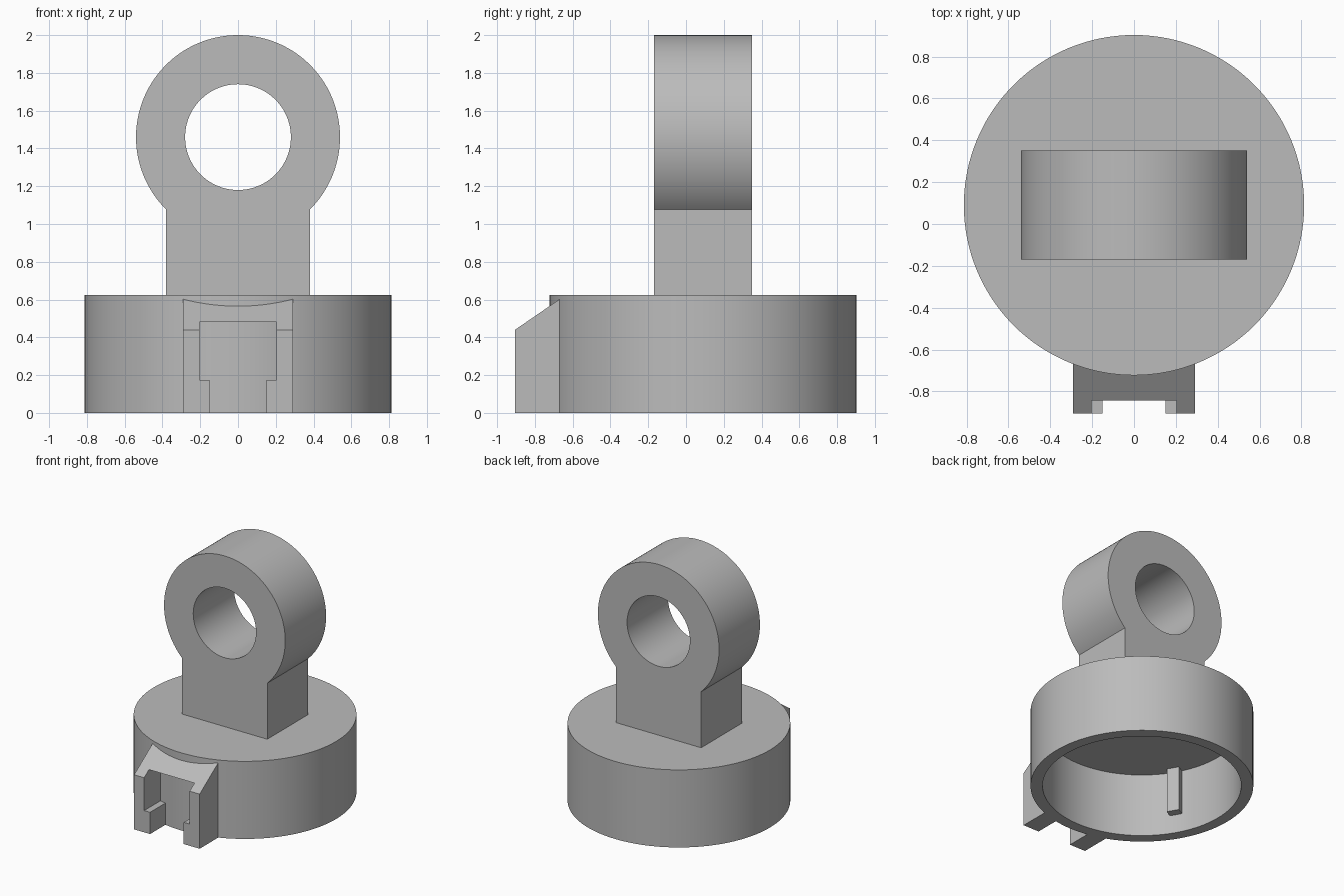
import bpy
import math
from mathutils import Matrix, Vector

cube = bpy.data.objects.get("Cube")
if cube:
    bpy.data.objects.remove(cube, do_unlink=True)

grey = bpy.data.materials.new("plain grey")
grey.use_nodes = True
GREY = (0.5, 0.5, 0.5, 1)
grey.diffuse_color = GREY
grey.node_tree.nodes["Principled BSDF"].inputs["Base Color"].default_value = GREY

SEG = 128
CY = 0.09           # depth centre of cap and ring
R_CAP, R_CAVITY = 0.813, 0.725
H_CAP, H_CAVITY = 0.625, 0.51
RING_Z, R_RING, R_HOLE = 1.46, 0.54, 0.28
NECK, THICK = 0.38, 0.26


def make(name, verts, faces):
    mesh = bpy.data.meshes.new(name)
    mesh.from_pydata(verts, [], faces)
    mesh.materials.append(grey)
    obj = bpy.data.objects.new(name, mesh)
    bpy.context.collection.objects.link(obj)
    return obj


def prism(name, outline, start, end, place):
    """Extrude an anticlockwise outline; place(a, b, t) gives the point."""
    n = len(outline)
    verts = [place(a, b, t) for t in (start, end) for a, b in outline]
    sides = [(i, (i + 1) % n, n + (i + 1) % n, n + i) for i in range(n)]
    caps = [tuple(reversed(range(n))), tuple(range(n, 2 * n))]
    return make(name, verts, sides + caps)


def along_y(a, b, t):
    return (a, -t, b)


def along_x(a, b, t):
    return (t, a, b)


def along_z(a, b, t):
    return (a, b, t)


def arc(radius, cx, cy, start=0.0, sweep=math.tau, count=SEG):
    return [(cx + radius * math.cos(start + sweep * i / count),
             cy + radius * math.sin(start + sweep * i / count)) for i in range(count)]


def cut(obj, cutter):
    mod = obj.modifiers.new("cut", 'BOOLEAN')
    mod.operation, mod.solver, mod.object = 'DIFFERENCE', 'EXACT', cutter
    bpy.context.view_layer.objects.active = obj
    bpy.ops.object.modifier_apply(modifier=mod.name)
    bpy.data.objects.remove(cutter, do_unlink=True)


def smooth(obj):
    bpy.ops.object.select_all(action='DESELECT')
    obj.select_set(True)
    bpy.context.view_layer.objects.active = obj
    bpy.ops.object.shade_smooth_by_angle(angle=math.radians(30))


# Hollow round cap, open underneath
cap = prism("cap", arc(R_CAP, 0, CY), 0, H_CAP, along_z)
cut(cap, prism("cavity_cutter", arc(R_CAVITY, 0, CY), -0.1, H_CAVITY, along_z))
smooth(cap)

# Upright neck and ring in one outline, with a through hole
dip = math.asin(NECK / R_RING)
outline = arc(R_RING, 0, RING_Z, dip - math.pi / 2, math.tau - 2 * dip)
outline += [(-NECK, RING_Z - R_RING * math.cos(dip)),
            (-NECK, H_CAP - 0.02), (NECK, H_CAP - 0.02)]
ring = prism("ring_and_neck", outline, -CY - THICK, -CY + THICK, along_y)
cut(ring, prism("hole_cutter", arc(R_HOLE, 0, RING_Z), -1, 1, along_y))
smooth(ring)

# Sloped front bracket with a stepped slot
side = [(-0.905, 0), (-0.64, 0), (-0.64, 0.622), (-0.905, 0.44)]
bracket = prism("front_bracket", side, -0.292, 0.292, along_x)
half = [(0.15, -0.1), (0.15, 0.175), (0.203, 0.175), (0.203, 0.482)]
slot = half + [(-x, z) for x, z in reversed(half)]
cut(bracket, prism("slot_cutter", slot, 0.5, 1.1, along_y))

# Three ribs inside the cap wall
for i, word in enumerate(("back", "right", "left")):
    rib_box = [(0.66, -0.047), (0.75, -0.047), (0.75, 0.047), (0.66, 0.047)]
    rib = prism(word + "_inner_rib", rib_box, 0.15, H_CAVITY + 0.02, along_z)
    turn = Matrix.Rotation(math.pi / 2 + i * math.tau / 3, 4, 'Z')
    rib.data.transform(Matrix.Translation(Vector((0, CY, 0))) @ turn)
